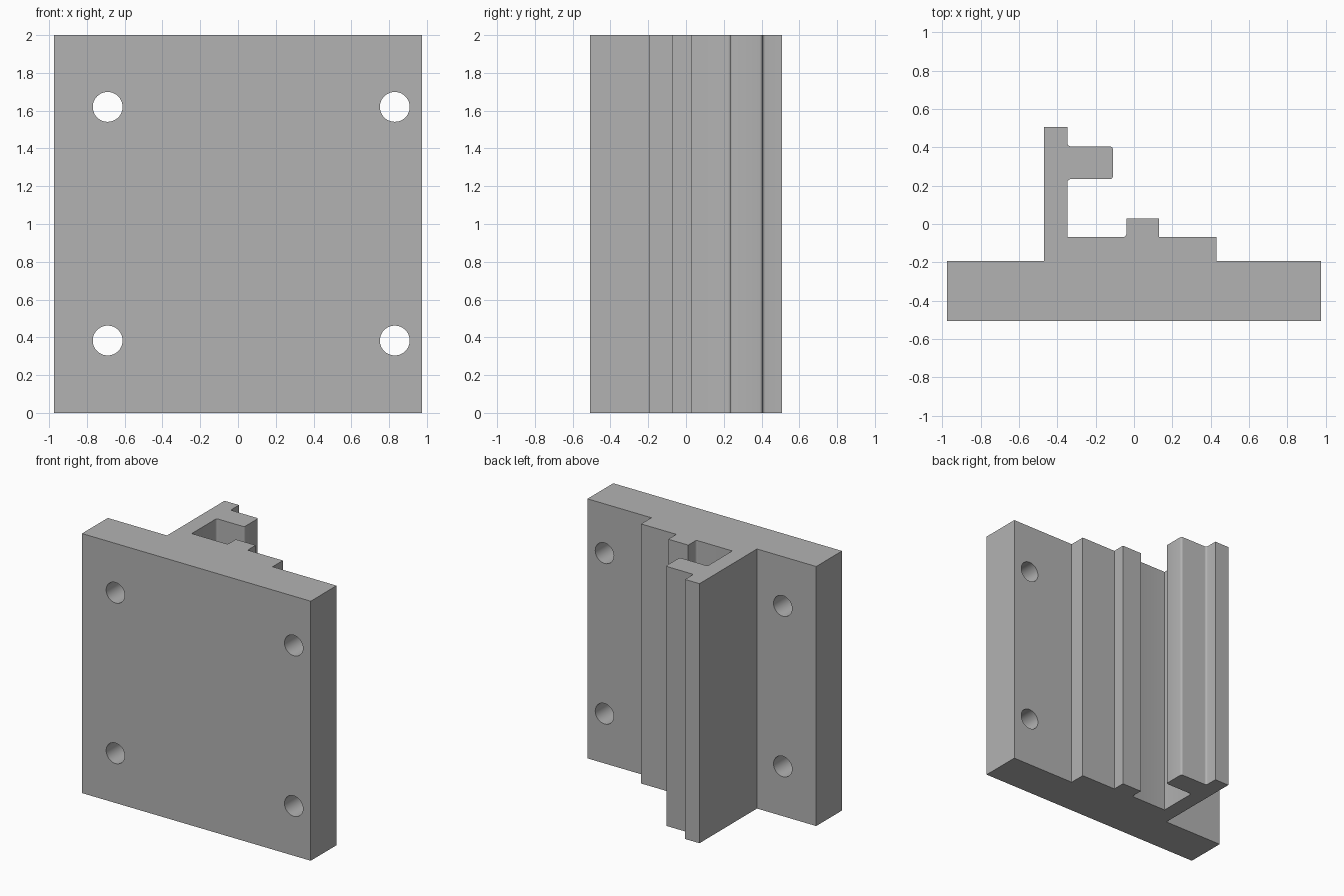
import bpy
import bmesh

HEIGHT = 2.0
HOLE_RADIUS = 0.079

# Remove the default cube
cube = bpy.data.objects.get("Cube")
if cube:
    bpy.data.objects.remove(cube, do_unlink=True)

# Plain grey material
grey = bpy.data.materials.new("plain_grey")
grey.use_nodes = True
colour = (0.45, 0.45, 0.45, 1.0)
grey.diffuse_color = colour
grey.node_tree.nodes["Principled BSDF"].inputs["Base Color"].default_value = colour

# Cross-section of the rail, counter-clockwise: x, y, rounded corner or not
profile = [
    (-0.975, -0.507, False), (0.975, -0.507, False),   # mounting plate
    (0.975, -0.193, False), (0.43, -0.193, False),
    (0.43, -0.068, False), (0.13, -0.068, False),      # raised step
    (0.13, 0.03, False), (-0.04, 0.03, False),         # rib
    (-0.04, -0.068, True), (-0.347, -0.068, False),    # channel floor
    (-0.347, 0.234, True), (-0.11, 0.234, True),       # lip
    (-0.11, 0.405, True), (-0.347, 0.405, True),
    (-0.347, 0.507, False), (-0.47, 0.507, False),     # hooked wall
    (-0.47, -0.193, False), (-0.975, -0.193, False),
]

# Extrude the cross-section upward and round the marked edges
bm = bmesh.new()
bottom = [bm.verts.new((x, y, 0)) for x, y, _ in profile]
top = [bm.verts.new((x, y, HEIGHT)) for x, y, _ in profile]
bm.faces.new(bottom[::-1])
bm.faces.new(top)
count = len(profile)
for i in range(count):
    j = (i + 1) % count
    bm.faces.new((bottom[i], bottom[j], top[j], top[i]))
rounded = [bm.edges.get((bottom[i], top[i])) for i in range(count) if profile[i][2]]
bmesh.ops.bevel(bm, geom=rounded, offset=0.016, segments=4, profile=0.5, affect='EDGES')
bmesh.ops.recalc_face_normals(bm, faces=bm.faces)
mesh = bpy.data.meshes.new("rail_plate")
bm.to_mesh(mesh)
bm.free()
mesh.materials.append(grey)
rail_plate = bpy.data.objects.new("rail_plate", mesh)
bpy.context.collection.objects.link(rail_plate)

# Four bolt holes through the plate
cutter_mesh = bpy.data.meshes.new("bolt_hole_cutter")
bm = bmesh.new()
for x in (-0.69, 0.83):
    for z in (0.383, 1.62):
        ring = bmesh.ops.create_cone(bm, cap_ends=True, segments=48,
                                     radius1=HOLE_RADIUS, radius2=HOLE_RADIUS, depth=0.6)
        for v in ring["verts"]:
            px, py, pz = v.co
            v.co = (x + px, -0.35 - pz, z + py)
bmesh.ops.recalc_face_normals(bm, faces=bm.faces)
bm.to_mesh(cutter_mesh)
bm.free()
cutter_mesh.materials.append(grey)
cutter = bpy.data.objects.new("bolt_hole_cutter", cutter_mesh)
bpy.context.collection.objects.link(cutter)

cut = rail_plate.modifiers.new("bolt_holes", 'BOOLEAN')
cut.operation = 'DIFFERENCE'
cut.solver = 'EXACT'
cut.object = cutter
bpy.ops.object.select_all(action='DESELECT')
rail_plate.select_set(True)
bpy.context.view_layer.objects.active = rail_plate
bpy.ops.object.modifier_apply(modifier=cut.name)
bpy.data.objects.remove(cutter, do_unlink=True)

# Smooth the holes and rounded corners, keep the other edges sharp
bpy.ops.object.shade_smooth_by_angle(angle=0.5)
